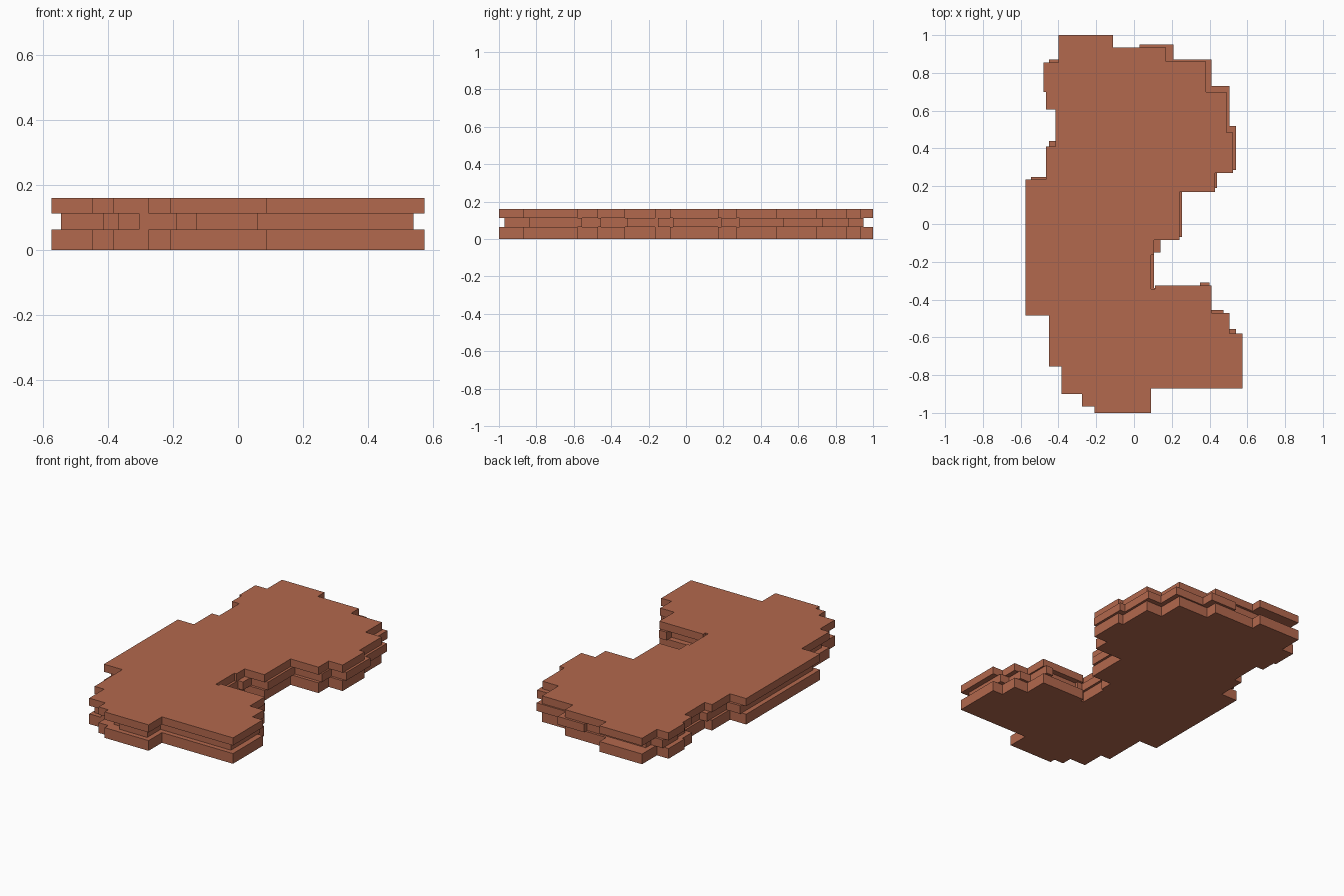
import bpy
import bmesh

cube = bpy.data.objects.get("Cube")
if cube:
    bpy.data.objects.remove(cube, do_unlink=True)

# Single terracotta material
COLOUR = (0.45, 0.138, 0.075, 1.0)
clay = bpy.data.materials.new("terracotta")
clay.use_nodes = True
clay.diffuse_color = COLOUR
bsdf = next(n for n in clay.node_tree.nodes if n.type == 'BSDF_PRINCIPLED')
bsdf.inputs["Base Color"].default_value = COLOUR

# Stepped outlines: alternating x, y, x, y ... each value moves along one axis
OUTER = [
    -0.40, 1.0, -0.11, 0.935, 0.17, 0.86, 0.38, 0.70, 0.49, 0.485,
    0.525, 0.27, 0.43, 0.17, 0.24, -0.085, 0.105, -0.165, 0.09, -0.345,
    0.11, -0.325, 0.41, -0.47, 0.505, -0.58, 0.575, -0.87, 0.09, -1.0,
    -0.21, -0.965, -0.275, -0.90, -0.385, -0.755, -0.45, -0.485,
    -0.575, 0.235, -0.465, 0.41, -0.415, 0.605, -0.465, 0.70, -0.48, 0.855,
]
MIDDLE = [
    -0.37, 0.92, 0.03, 0.95, 0.21, 0.87, 0.41, 0.73, 0.505, 0.52,
    0.54, 0.285, 0.44, 0.19, 0.255, -0.07, 0.14, -0.15, 0.105, -0.34,
    0.14, -0.36, 0.35, -0.31, 0.40, -0.455, 0.475, -0.555, 0.54, -0.84,
    0.06, -0.97, -0.13, -0.935, -0.19, -0.90, -0.305, -0.87, -0.37, -0.73,
    -0.415, -0.46, -0.545, 0.25, -0.45, 0.44, -0.40, 0.63,
    -0.435, 0.72, -0.45, 0.87,
]


def corners(steps):
    """Turn alternating x/y steps into a closed right-angled outline."""
    pts = []
    for i, a in enumerate(steps):
        b = steps[(i + 1) % len(steps)]
        pts.append((a, b) if i % 2 == 0 else (b, a))
    return pts


def slab(name, steps, z0, z1):
    """Extrude a stepped outline from z0 to z1."""
    bm = bmesh.new()
    base = bm.faces.new([bm.verts.new((x, y, z0)) for x, y in corners(steps)])
    top = bmesh.ops.extrude_face_region(bm, geom=[base], use_keep_orig=True)
    verts = [g for g in top["geom"] if isinstance(g, bmesh.types.BMVert)]
    bmesh.ops.translate(bm, verts=verts, vec=(0, 0, z1 - z0))
    bmesh.ops.recalc_face_normals(bm, faces=bm.faces)
    mesh = bpy.data.meshes.new(name)
    bm.to_mesh(mesh)
    bm.free()
    mesh.materials.append(clay)
    obj = bpy.data.objects.new(name, mesh)
    bpy.context.collection.objects.link(obj)
    return obj


# Three stacked layers, the middle one slightly shifted and inset
slab("bottom_layer", OUTER, 0.0, 0.063)
slab("middle_layer", MIDDLE, 0.063, 0.113)
slab("top_layer", OUTER, 0.113, 0.16)
